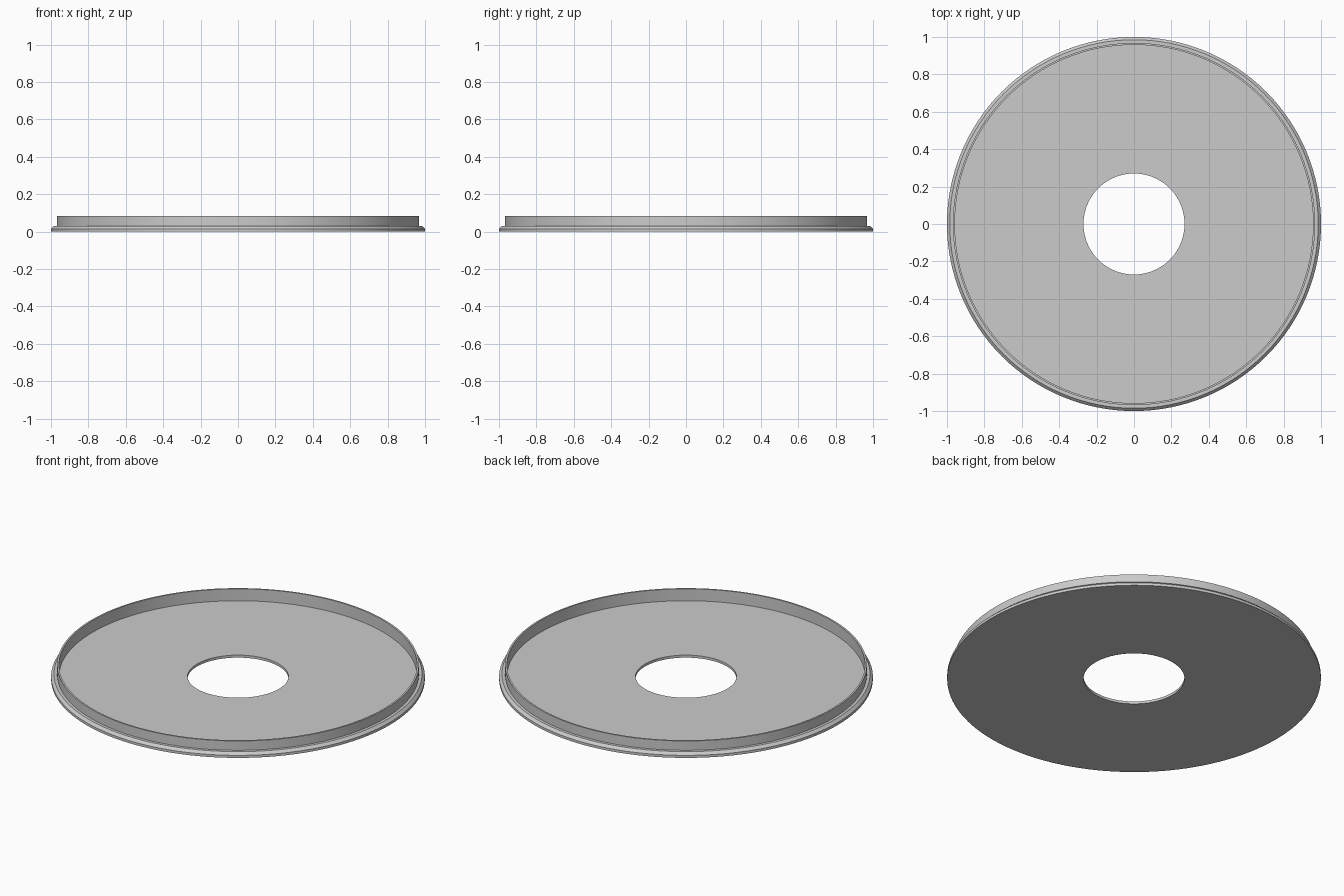
import bpy
import bmesh
from math import radians, tau
from mathutils import Matrix, Vector

cube = bpy.data.objects.get("Cube")
if cube:
    bpy.data.objects.remove(cube, do_unlink=True)

# Plain grey material
grey = bpy.data.materials.new("light_grey")
grey.use_nodes = True
color = (0.6, 0.6, 0.6, 1)
grey.diffuse_color = color
grey.node_tree.nodes["Principled BSDF"].inputs["Base Color"].default_value = color


def lathe(name, profile, steps=128):
    """Revolve a closed (radius, height) profile around z."""
    bm = bmesh.new()
    verts = [bm.verts.new((r, 0, z)) for r, z in profile]
    edges = [bm.edges.new((a, b)) for a, b in zip(verts, verts[1:] + verts[:1])]
    bmesh.ops.spin(bm, geom=verts + edges, cent=(0, 0, 0), axis=(0, 0, 1),
                   angle=tau, steps=steps, use_duplicate=False)
    bmesh.ops.remove_doubles(bm, verts=bm.verts, dist=0.0001)
    bmesh.ops.recalc_face_normals(bm, faces=bm.faces)
    mesh = bpy.data.meshes.new(name)
    bm.to_mesh(mesh)
    bm.free()
    mesh.materials.append(grey)
    obj = bpy.data.objects.new(name, mesh)
    bpy.context.collection.objects.link(obj)
    bpy.ops.object.select_all(action='DESELECT')
    obj.select_set(True)
    bpy.context.view_layer.objects.active = obj
    bpy.ops.object.shade_smooth_by_angle(angle=radians(25))
    return obj


# Flat disc with central hole, chamfered flange and thin upright lip
lathe("lid_disc", [
    (0.27, 0), (1.0, 0), (1.0, 0.015),      # underside and outer edge
    (0.985, 0.03), (0.968, 0.03),           # chamfer and flange top
    (0.968, 0.085), (0.958, 0.085),         # upright lip
    (0.958, 0.015), (0.27, 0.015),          # inner wall and floor
])
